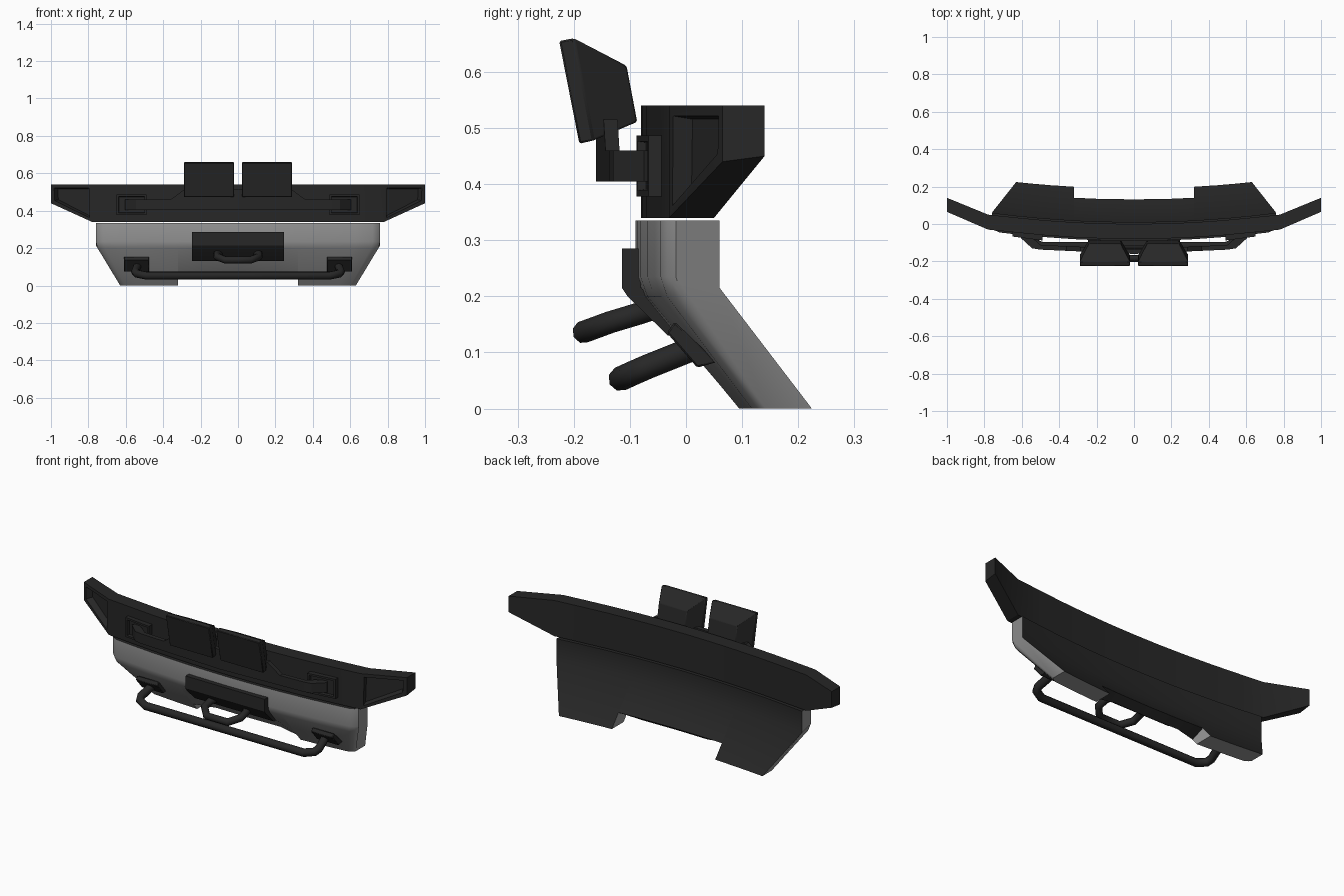
import bpy, bmesh, math

cube = bpy.data.objects.get("Cube")
if cube:
    bpy.data.objects.remove(cube)


def material(name, value):
    m = bpy.data.materials.new(name)
    m.use_nodes = True
    col = (value, value, value, 1)
    m.diffuse_color = col
    b = m.node_tree.nodes["Principled BSDF"]
    b.inputs["Base Color"].default_value = col
    b.inputs["Roughness"].default_value = 0.6
    return m


GREY = material("satin grey", 0.32)
BLACK = material("matte black", 0.02)


def finish(name, bm, mats, angle=30):
    bmesh.ops.remove_doubles(bm, verts=bm.verts, dist=1e-5)
    bmesh.ops.recalc_face_normals(bm, faces=bm.faces)
    me = bpy.data.meshes.new(name)
    bm.to_mesh(me)
    bm.free()
    for m in mats:
        me.materials.append(m)
    ob = bpy.data.objects.new(name, me)
    bpy.context.collection.objects.link(ob)
    bpy.ops.object.select_all(action='DESELECT')
    ob.select_set(True)
    bpy.context.view_layer.objects.active = ob
    bpy.ops.object.shade_smooth_by_angle(angle=math.radians(angle))
    return ob


def loft(rings, dark_segments=()):
    """Skin closed rings of equal length and cap both ends."""
    bm = bmesh.new()
    loops = [[bm.verts.new(p) for p in r] for r in rings]
    n = len(rings[0])
    for a, b in zip(loops, loops[1:]):
        for i in range(n):
            j = (i + 1) % n
            f = bm.faces.new((a[i], a[j], b[j], b[i]))
            f.material_index = int(i in dark_segments)
            if f.calc_area() < 1e-6:
                bm.faces.remove(f)
    bm.faces.new(loops[0])
    bm.faces.new(loops[-1])
    return bm


def bevel(ob, width):
    mod = ob.modifiers.new("Edge bevel", 'BEVEL')
    mod.width = width
    mod.segments = 1
    mod.limit_method = 'ANGLE'


def recess(bm, test, rim, slope, depth):
    """Sink a framed pocket into the faces picked by test."""
    bmesh.ops.recalc_face_normals(bm, faces=bm.faces)
    bm.normal_update()
    faces = [f for f in bm.faces if test(f)]
    bmesh.ops.inset_individual(bm, faces=faces, thickness=rim)
    bmesh.ops.inset_individual(bm, faces=faces, thickness=slope, depth=-depth)


def bow(x):
    return 0.05 * min(abs(x) / 0.76, 1) ** 2


def lerp(a, b, t):
    return a + (b - a) * t


# Lower bumper: upright band that sweeps back into two legs
def body_point(a, z, front):
    t = max(0, (0.215 - z) / 0.215)
    foot = a if a < 0.32 else lerp(0.32, 0.63, (a - 0.32) / 0.44)
    x = lerp(a, foot, t)
    if front:
        y = lerp(-0.09, 0.086, t) + 0.022 * max(0, (a - 0.72) / 0.04) ** 2
    else:
        y = lerp(0.01, 0.19, t)
    return x, y + bow(x), z


def body_ring(a, leg, side):
    low, high = (0, 0) if leg else (0.04, 0.07)
    front = [body_point(a, z, True) for z in (0.335, 0.235, 0.2, low)]
    if a < 0.3:
        # hollowed middle between the legs
        x, y, z = front[-1]
        front[-1] = (x, y + 0.036, z)
    back = [body_point(a, z, False) for z in (high, 0.215, 0.335)]
    return [(side * x, y, z) for x, y, z in front + back]


stations = [(0.2, 0), (0.32, 0), (0.32, 1), (0.5, 1), (0.63, 1),
            (0.72, 1), (0.745, 1), (0.76, 1)]
rings = [body_ring(a, leg, -1) for a, leg in reversed(stations)]
rings += [body_ring(0, 0, 1)]
rings += [body_ring(a, leg, 1) for a, leg in stations]
bm = loft(rings, (4, 5, 6))
for f in bm.faces:
    # underside between the legs
    if abs(f.calc_center_median().x) < 0.31 and \
            max(v.co.z for v in f.verts) < 0.1:
        f.material_index = 1
finish("lower_bumper", bm, [GREY, BLACK], 40)


# Upper bar with swept wings
def bar_ring(x):
    a = abs(x)
    t = max(0, (a - 0.78) / 0.22)
    front = lerp(-0.08 + bow(x), 0.065, t)
    back = lerp(bow(x), 0.14, t)
    low = lerp(0.34, 0.44, t)
    return [(x, front, 0.54), (x, front, low), (x, back, low + 0.01 * t),
            (x, back, 0.54)]


half = [0.16, 0.32, 0.48, 0.63, 0.78, 1.0]
bm = loft([bar_ring(x) for x in [-a for a in reversed(half)] + [0] + half])
recess(bm, lambda f: 0.8 < abs(f.calc_center_median().x) < 0.95
       and f.normal.y < -0.7, 0.026, 0.008, 0.035)
finish("upper_bar", bm, [BLACK], 20)


# Winch plate folded over the front of the bumper
def plate_ring(x):
    edge = [(-0.114, 0.285), (-0.114, 0.215), (-0.104, 0.2), (-0.032, 0.13),
            (0.003, 0.13), (-0.08, 0.215), (-0.08, 0.285)]
    return [(x, y, z) for y, z in edge]


finish("winch_plate", loft([plate_ring(-0.245), plate_ring(0.245)]), [BLACK])


# Tubular hoops
def tube(name, half_path, radius):
    path = [(-x, y, z) for x, y, z in half_path]
    path += list(reversed(half_path))
    cu = bpy.data.curves.new(name, 'CURVE')
    cu.dimensions = '3D'
    cu.bevel_depth = radius
    cu.bevel_resolution = 2
    cu.use_fill_caps = True
    sp = cu.splines.new('POLY')
    sp.points.add(len(path) - 1)
    for p, co in zip(sp.points, path):
        p.co = (*co, 1)
    cu.materials.append(BLACK)
    ob = bpy.data.objects.new(name, cu)
    bpy.context.collection.objects.link(ob)


tube("tow_hoop", [(0.075, -0.03, 0.187), (0.112, -0.085, 0.169),
                  (0.112, -0.135, 0.154), (0.065, -0.184, 0.136)], 0.02)
tube("skid_bar", [(0.535, 0.02, 0.11), (0.55, -0.07, 0.074),
                  (0.54, -0.095, 0.063), (0.49, -0.117, 0.053)], 0.022)

for side, word in ((1, "left"), (-1, "right")):
    # Lamp bracket strip, swept back a little from the middle
    strip = [(0, 0.405), (0.5, 0.405), (0.5, 0.46), (0.36, 0.46),
             (0.285, 0.515), (0, 0.515)]
    finish(word + "_lamp_bracket",
           loft([[(side * x, y + 0.046 * x, z) for x, z in strip]
                 for y in (-0.16, -0.135)]), [BLACK])

    # Angled arm joining the bracket to its mount
    arm = [(0.5, -0.137), (0.545, -0.13), (0.605, -0.075), (0.59, -0.045),
           (0.53, -0.085), (0.5, -0.112)]
    finish(word + "_bracket_arm",
           loft([[(side * x, y, z) for x, y in arm] for z in (0.405, 0.46)]),
           [BLACK])

    # Framed bracket mount
    frame = [(0.49, -0.088), (0.65, -0.067), (0.65, -0.035), (0.49, -0.045)]
    bm = loft([[(side * x, y, z) for x, y in frame] for z in (0.378, 0.487)])
    recess(bm, lambda f: f.normal.y < -0.7, 0.015, 0.003, 0.015)
    finish(word + "_bracket_mount", bm, [BLACK])

    # Skid bar foot lying on the sloping leg
    foot = [(-0.034, 0.135), (-0.02, 0.155), (0.055, 0.083), (0.02, 0.073)]
    ob = finish(word + "_skid_bar_foot",
                loft([[(side * x, y, z) for y, z in foot]
                      for x in (0.475, 0.61)]), [BLACK])
    bevel(ob, 0.003)

    # Tilted lamp: flat front rim and tapered housing
    def lamp_ring(x0, x1, top, bottom):
        return [(side * x0, *top), (side * x1, *top),
                (side * x1, *bottom), (side * x0, *bottom)]

    ob = finish(word + "_lamp", loft([
        lamp_ring(0.022, 0.29, (-0.226, 0.655), (-0.19, 0.472)),
        lamp_ring(0.022, 0.29, (-0.2, 0.66), (-0.165, 0.478)),
        lamp_ring(0.07, 0.242, (-0.106, 0.611), (-0.087, 0.511))]),
        [BLACK], 15)
    bevel(ob, 0.003)
